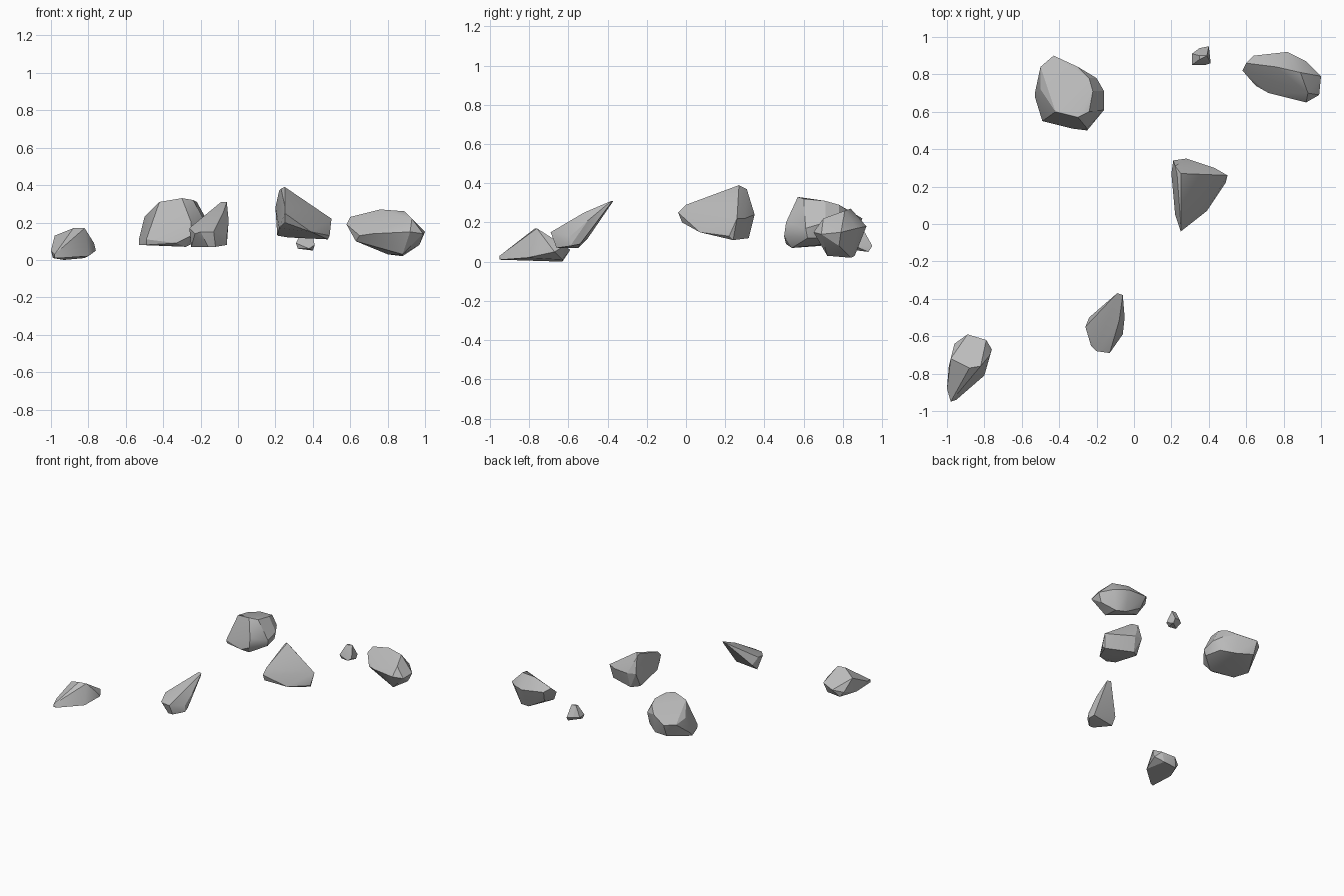
import bpy
import bmesh
import math
from mathutils import Vector

# Remove the default cube only
default_cube = bpy.data.objects.get("Cube")
if default_cube:
    bpy.data.objects.remove(default_cube, do_unlink=True)

CENTIMETRE = 0.01


def make_material(name, grey):
    material = bpy.data.materials.new(name)
    material.use_nodes = True
    colour = (grey, grey, grey, 1)
    material.diffuse_color = colour
    shader = next(node for node in material.node_tree.nodes if node.type == "BSDF_PRINCIPLED")
    shader.inputs["Base Color"].default_value = colour
    return material


stone_grey = make_material("stone_grey", 0.5)


def make_rock(name, corners):
    """Wrap a convex chipped stone around its corner points."""
    bm = bmesh.new()
    for corner in corners:
        bm.verts.new(Vector(corner) * CENTIMETRE)
    hull = bmesh.ops.convex_hull(bm, input=bm.verts)
    unused = {item for item in hull["geom_interior"] + hull["geom_unused"]
              if isinstance(item, bmesh.types.BMVert)}
    bmesh.ops.delete(bm, geom=list(unused), context="VERTS")
    # Merge nearly coplanar triangles into broad chipped facets
    bmesh.ops.dissolve_limit(bm, angle_limit=math.radians(5),
                             verts=bm.verts[:], edges=bm.edges[:])
    bmesh.ops.recalc_face_normals(bm, faces=bm.faces)

    mesh = bpy.data.meshes.new(name)
    bm.to_mesh(mesh)
    bm.free()
    mesh.materials.append(stone_grey)
    rock = bpy.data.objects.new(name, mesh)
    bpy.context.collection.objects.link(rock)

    # Soften shallow facets but keep the hard chipped edges
    bpy.ops.object.select_all(action="DESELECT")
    bpy.context.view_layer.objects.active = rock
    rock.select_set(True)
    bpy.ops.object.shade_smooth_by_angle(angle=math.radians(25))
    return rock


# Low wedge with its tip towards the front
make_rock("front_wedge_rock", [
    (-98, -95, 1), (-95, -94, 1), (-98, -95, 3), (-100, -88, 5),
    (-99, -76, 1), (-98, -72, 13), (-88, -77, 17), (-82, -76, 17),
    (-79, -62, 8), (-76, -67, 5), (-77, -70, 9), (-80, -81, 2),
    (-89, -59, 6), (-96, -64, 4), (-82, -63, 1), (-93, -63, 0),
])

# Leaning splinter rising towards the back
make_rock("leaning_splinter_rock", [
    (-9, -37, 31), (-6, -38, 31), (-6, -39, 29), (-5, -50, 21),
    (-6, -59, 13), (-13, -69, 15), (-20, -68, 15), (-23, -65, 14),
    (-26, -55, 17), (-25, -55, 7), (-16, -66, 7), (-12, -66, 7),
    (-6, -59, 8), (-7, -54, 9), (-24, -50, 12), (-8, -52, 25),
])

# Tall sharp shard near the middle
make_rock("tall_shard_rock", [
    (25, -4, 25), (25, 0, 29), (23, 27, 38), (25, 27, 39),
    (22, 31, 37), (21, 34, 25), (28, 35, 24), (43, 30, 22),
    (50, 26, 22), (49, 22, 13), (48, 24, 11), (39, 7, 15),
    (25, -2, 20), (22, 5, 17), (21, 28, 13), (27, 32, 12), (20, 27, 28),
])

# Largest boulder with a sloping flat top
make_rock("large_boulder", [
    (-43, 90, 22), (-50, 84, 22), (-30, 84, 25), (-24, 78, 29),
    (-22, 71, 31), (-24, 60, 32), (-30, 57, 33), (-42, 60, 31),
    (-50, 72, 23), (-53, 70, 11), (-53, 68, 8), (-49, 55, 11),
    (-49, 56, 8), (-33, 51, 9), (-25, 50, 13), (-25, 51, 20),
    (-16, 61, 17), (-16, 71, 20), (-20, 78, 22), (-17, 62, 12),
    (-28, 54, 7), (-20, 75, 12), (-43, 86, 12), (-30, 82, 10),
])

# Long rounded boulder at the back
make_rock("long_boulder", [
    (58, 82, 19), (60, 86, 23), (64, 90, 20), (76, 84, 27),
    (89, 81, 26), (93, 70, 22), (92, 65, 15), (72, 70, 14),
    (65, 74, 13), (63, 78, 10), (82, 92, 18), (92, 87, 17),
    (100, 79, 15), (99, 69, 14), (88, 72, 3), (88, 84, 2),
    (80, 86, 3), (66, 86, 11), (97, 78, 8),
])

# Small pebble chip
make_rock("small_pebble", [
    (31, 85, 9), (32, 86, 6), (31, 91, 9), (35, 94, 9),
    (40, 95, 8), (41, 86, 8), (38, 85, 6), (40, 93, 5),
    (35, 88, 17), (39, 90, 17), (35, 90, 17),
])
